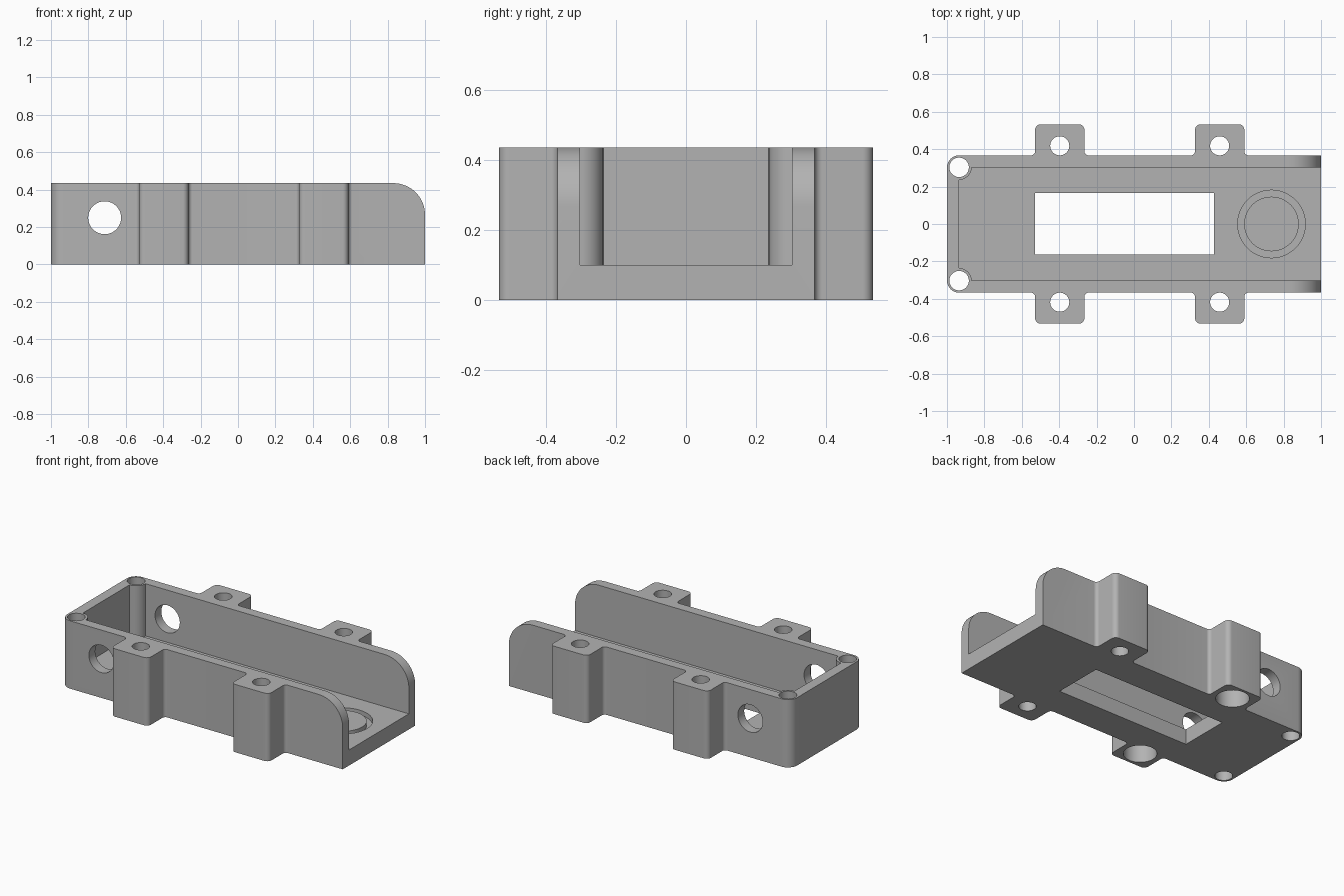
import bpy, bmesh, math
from mathutils import Vector, Matrix

cube = bpy.data.objects.get("Cube")
if cube:
    bpy.data.objects.remove(cube, do_unlink=True)

HEIGHT, FLOOR = 0.435, 0.1
HALF_W, INNER_W, TAB_W = 0.367, 0.303, 0.533
POST_X, POST_R = -0.935, 0.067
TAB_HALF = 0.132
TABS = (-0.397, 0.458)

grey = bpy.data.materials.new("plain grey")
grey.use_nodes = True
grey.diffuse_color = (0.45, 0.45, 0.45, 1)
grey.node_tree.nodes["Principled BSDF"].inputs["Base Color"].default_value = (0.45, 0.45, 0.45, 1)


def arc(cx, cy, r, start, end, steps=10):
    """Points along an arc, angles in degrees."""
    angles = [math.radians(start + (end - start) * i / steps) for i in range(steps + 1)]
    return [(cx + r * math.cos(a), cy + r * math.sin(a)) for a in angles]


def rounded(corners, steps=8):
    """Replace each (x, y, radius) right-angle corner by an arc."""
    out = []
    for i, (x, y, r) in enumerate(corners):
        p = Vector((x, y))
        if r == 0:
            out.append((x, y))
            continue
        a = (Vector(corners[i - 1][:2]) - p).normalized()
        b = (Vector(corners[(i + 1) % len(corners)][:2]) - p).normalized()
        for k in range(steps + 1):
            t = math.pi / 2 * k / steps
            out.append(tuple(p + a * r * (1 - math.sin(t)) + b * r * (1 - math.cos(t))))
    return out


def prism(name, points, z0, z1, matrix=None):
    """Extrude a flat outline into a solid."""
    bm = bmesh.new()
    face = bm.faces.new([bm.verts.new((x, y, z0)) for x, y in points])
    top = bmesh.ops.extrude_face_region(bm, geom=[face])
    bmesh.ops.translate(bm, vec=(0, 0, z1 - z0),
                        verts=[v for v in top["geom"] if isinstance(v, bmesh.types.BMVert)])
    if matrix:
        bm.transform(matrix)
    bmesh.ops.recalc_face_normals(bm, faces=bm.faces[:])
    mesh = bpy.data.meshes.new(name)
    bm.to_mesh(mesh)
    bm.free()
    mesh.materials.append(grey)
    obj = bpy.data.objects.new(name, mesh)
    bpy.context.collection.objects.link(obj)
    return obj


def disc(x, y, r, steps=48):
    return arc(x, y, r, 0, 360, steps)[:-1]


def cut(target, cutter):
    """Subtract the cutter and remove it."""
    mod = target.modifiers.new("cut", "BOOLEAN")
    mod.operation, mod.solver, mod.object = "DIFFERENCE", "EXACT", cutter
    bpy.context.view_layer.objects.active = target
    bpy.ops.object.modifier_apply(modifier=mod.name)
    bpy.data.objects.remove(cutter, do_unlink=True)


# Outer body with four mounting tabs
front = [(-1, -HALF_W, 0.065)]
for tx in TABS:
    l, r = tx - TAB_HALF, tx + TAB_HALF
    front += [(l, -HALF_W, 0.022), (l, -TAB_W, 0.03), (r, -TAB_W, 0.03), (r, -HALF_W, 0.022)]
front.append((1, -HALF_W, 0))
back = [(x, -y, r) for x, y, r in reversed(front)]
body = prism("housing", rounded(front + back), 0, HEIGHT)

# Cavity, open at one end, leaving quarter-round screw posts
lower = [(1.1, -INNER_W)] + arc(POST_X, -INNER_W, POST_R, 0, 90)
cavity = [(x, -y) for x, y in lower] + list(reversed(lower))
cut(body, prism("cavity_cutter", cavity, FLOOR, 0.6))

# Rounded upper corners of the side walls, cut across the width
sideways = Matrix.Rotation(math.pi / 2, 4, "X")
corner = arc(0.83, HEIGHT - 0.17, 0.17, 0, 90, 16) + [(0.83, 0.6), (1.1, 0.6), (1.1, HEIGHT - 0.17)]
cut(body, prism("corner_cutter", corner, -0.7, 0.7, sideways))

# Cable hole through both side walls
cut(body, prism("cable_hole_cutter", disc(-0.713, 0.25, 0.088), -0.7, 0.7, sideways))

# Floor window
window = [(-0.53, -0.162), (0.428, -0.162), (0.428, 0.166), (-0.53, 0.166)]
cut(body, prism("window_cutter", window, -0.1, 0.2))

# Screw holes in posts and tabs, with wide recesses below one pair of tabs
for side in (-1, 1):
    cut(body, prism("post_hole", disc(POST_X, side * INNER_W, 0.052), -0.1, 0.6))
    for tx in TABS:
        cut(body, prism("tab_hole", disc(tx, side * 0.418, 0.051), -0.1, 0.6))
    cut(body, prism("recess", disc(TABS[0], side * 0.418, 0.098), -0.1, 0.2))

# Ring groove in the floor
groove = prism("groove_cutter", disc(0.735, 0, 0.181), FLOOR - 0.03, 0.2)
cut(groove, prism("groove_core", disc(0.735, 0, 0.146), 0, 0.3))
cut(body, groove)

bpy.ops.object.select_all(action="DESELECT")
body.select_set(True)
bpy.context.view_layer.objects.active = body
bpy.ops.object.shade_smooth_by_angle(angle=math.radians(30))
